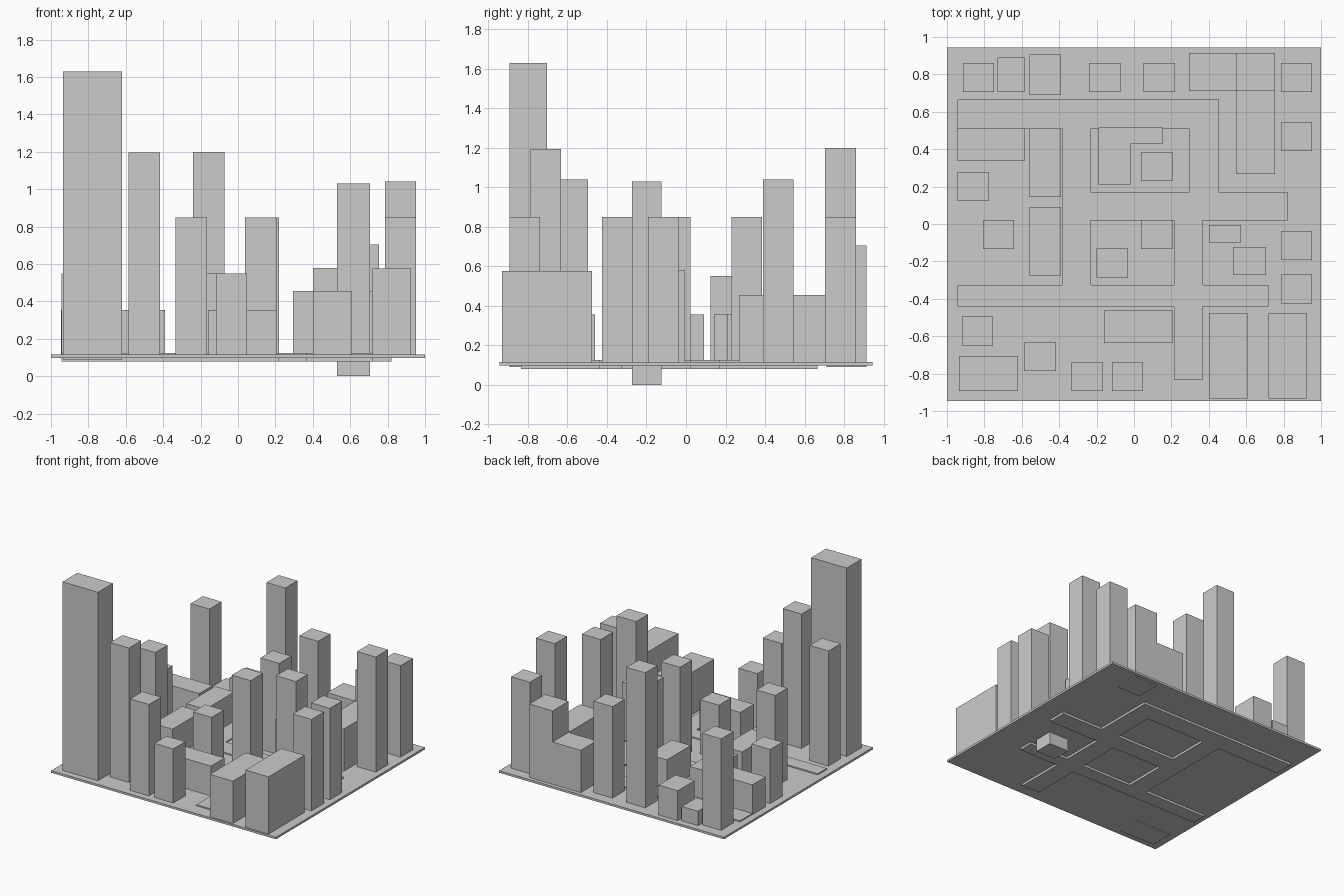
import bpy, bmesh


def blocks(name, boxes):
    """One object made of boxes given as (x0, x1, y0, y1, z0, z1)."""
    bm = bmesh.new()
    for x0, x1, y0, y1, z0, z1 in boxes:
        verts = bmesh.ops.create_cube(bm, size=1)["verts"]
        for v in verts:
            v.co.x = x1 if v.co.x > 0 else x0
            v.co.y = y1 if v.co.y > 0 else y0
            v.co.z = z1 if v.co.z > 0 else z0
    mesh = bpy.data.meshes.new(name)
    bm.to_mesh(mesh)
    bm.free()
    obj = bpy.data.objects.new(name, mesh)
    bpy.context.collection.objects.link(obj)


G = 0.105                      # building base, inside the ground plate
LOW, MID, HIGH, TALL = 0.355, 0.55, 0.85, 1.04

# Ground plate
blocks("ground_plate", [(-1, 1, -0.945, 0.945, 0.098, 0.115)])

# Road network, slightly thicker than the plate
roads = [
    (-0.945, 0.455, 0.51, 0.665), (-0.23, 0.82, 0.02, 0.17),
    (-0.945, 0.72, -0.44, -0.325), (-0.385, -0.23, -0.44, 0.665),
    (0.295, 0.455, 0.02, 0.665), (0.215, 0.37, -0.835, 0.17),
]
blocks("roads", [(*r, 0.08, 0.125) for r in roads])

# Standard square towers: left x, front y, top
W, D = 0.167, 0.155
towers = [
    (-0.915, 0.705, HIGH), (-0.24, 0.705, 1.2), (0.052, 0.705, HIGH),
    (0.785, 0.705, HIGH), (0.785, 0.39, TALL), (0.785, -0.193, HIGH),
    (0.785, -0.425, HIGH), (0.038, 0.23, HIGH), (0.038, -0.133, HIGH),
    (-0.943, 0.123, MID), (-0.808, -0.133, HIGH), (-0.2, -0.287, MID),
    (-0.92, -0.65, TALL), (-0.585, -0.787, 1.195), (-0.333, -0.893, HIGH),
    (-0.118, -0.893, MID),
]
for i, (x, y, top) in enumerate(towers):
    blocks(f"tower_{i + 1}", [(x, x + W, y, y + D, G, top)])

# Low long buildings and special sizes
others = {
    "shed": (-0.73, -0.585, 0.705, 0.89, G, 0.23),
    "low_house_back": (-0.56, -0.39, 0.69, 0.905, G, LOW),
    "low_house_left": (-0.947, -0.583, 0.34, 0.51, G, LOW),
    "low_house_mid": (-0.56, -0.39, 0.145, 0.51, G, LOW),
    "low_house_centre": (-0.56, -0.39, -0.275, 0.09, G, LOW),
    "low_house_front": (-0.16, 0.205, -0.635, -0.462, G, LOW),
    "slim_tower": (0.4, 0.572, -0.1, -0.005, G, 0.58),
    "deep_tower": (0.53, 0.705, -0.273, -0.123, 0.0, 1.03),
    "tallest_tower": (-0.935, -0.62, -0.893, -0.705, 0.09, 1.63),
    "wide_block_low": (0.402, 0.607, -0.932, -0.477, G, 0.455),
    "wide_block_high": (0.72, 0.925, -0.932, -0.477, G, 0.575),
}
for name, box in others.items():
    blocks(name, [box])

# L-shaped buildings
blocks("corner_house", [(-0.19, -0.02, 0.21, 0.515, G, LOW),
                        (-0.02, 0.155, 0.43, 0.515, G, LOW)])
blocks("corner_tower", [(0.545, 0.753, 0.712, 0.915, 0.09, 0.705)])
blocks("corner_wings", [(0.295, 0.548, 0.712, 0.915, G, 0.455),
                        (0.545, 0.753, 0.268, 0.715, G, 0.455)])
